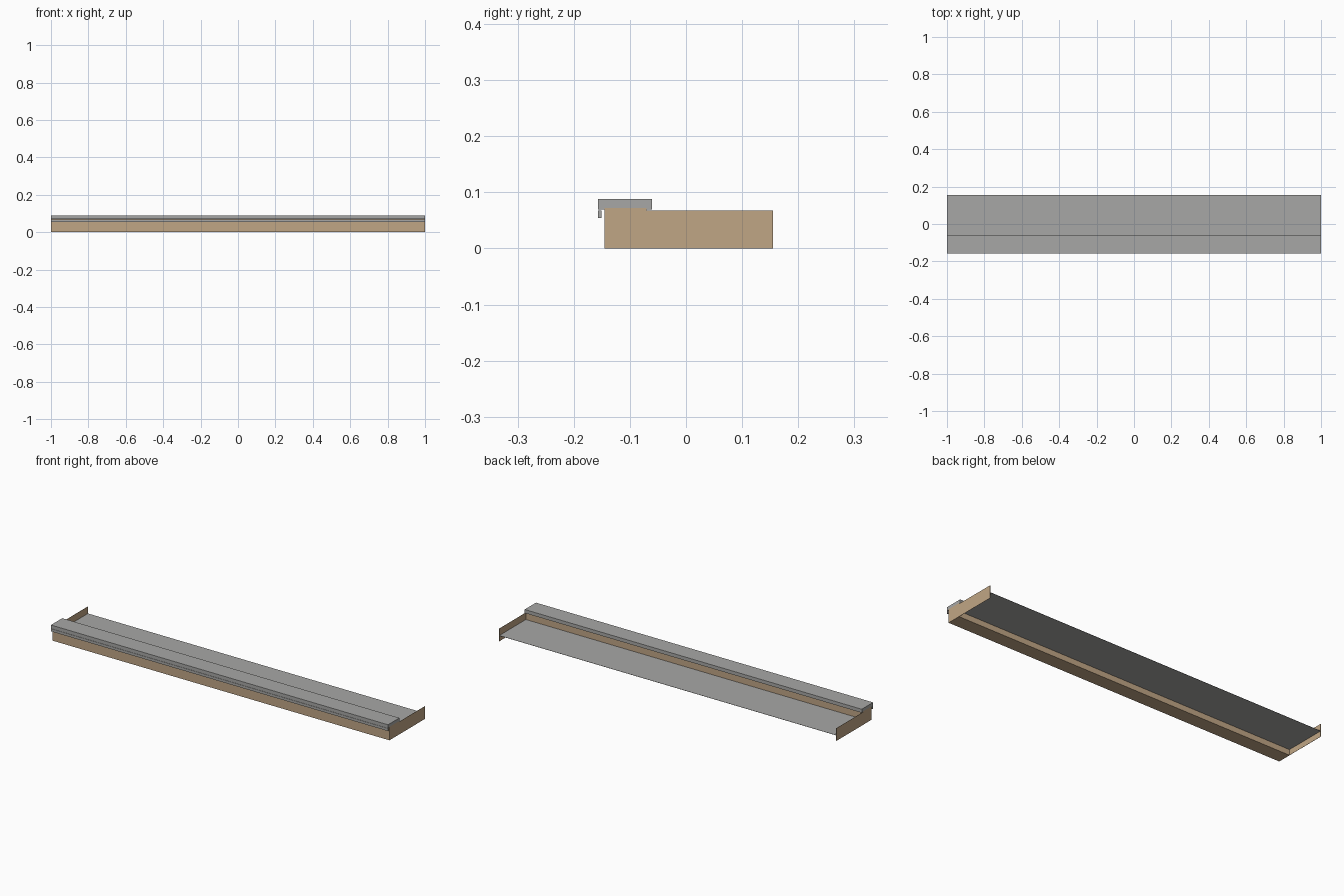
import bpy
import bmesh

if "Cube" in bpy.data.objects:
    bpy.data.objects.remove(bpy.data.objects["Cube"])


def material(name, rgb):
    m = bpy.data.materials.new(name)
    m.diffuse_color = (*rgb, 1.0)
    m.use_nodes = True
    m.node_tree.nodes["Principled BSDF"].inputs["Base Color"].default_value = m.diffuse_color
    return m


TAN = material("tan render", (0.53, 0.38, 0.235))
GREY = material("grey sheet metal", (0.39, 0.39, 0.38))

HALF = 1.0          # half length along x
SKIN = 0.001        # thickness of thin sheets
FRONT, INNER, BACK = -0.145, -0.07, 0.155   # wall front, wall back, deck edge
SIDE_TOP, WALL_TOP = 0.068, 0.072


def extrude_profile(name, points, x0, x1, mat):
    """Extrude a closed (y, z) outline along x."""
    bm = bmesh.new()
    face = bm.faces.new([bm.verts.new((x0, y, z)) for y, z in points])
    moved = bmesh.ops.extrude_face_region(bm, geom=[face])["geom"]
    verts = [v for v in moved if isinstance(v, bmesh.types.BMVert)]
    bmesh.ops.translate(bm, verts=verts, vec=(x1 - x0, 0, 0))
    bmesh.ops.recalc_face_normals(bm, faces=bm.faces[:])
    mesh = bpy.data.meshes.new(name)
    bm.to_mesh(mesh)
    bm.free()
    mesh.materials.append(mat)
    obj = bpy.data.objects.new(name, mesh)
    bpy.context.collection.objects.link(obj)
    return obj


def rect(y0, y1, z0, z1):
    return [(y0, z0), (y1, z0), (y1, z1), (y0, z1)]


# Solid parapet wall along the front
extrude_profile("parapet_wall", rect(FRONT, INNER, 0, WALL_TOP), -HALF, HALF, TAN)

# Thin end panels, flush with the wall ends
for label, x0, x1 in (("left", -HALF, -HALF + SKIN), ("right", HALF - SKIN, HALF)):
    extrude_profile(label + "_end_panel", rect(INNER, BACK, 0, SIDE_TOP), x0, x1, TAN)

# Roof deck behind the wall
extrude_profile("roof_deck", rect(INNER, BACK, 0.03, 0.03 + SKIN),
                -HALF + SKIN, HALF - SKIN, GREY)

# Coping cap with a notch over the wall
cap = [(-0.157, 0.069), (FRONT, 0.069), (FRONT, WALL_TOP), (INNER, WALL_TOP),
       (INNER, 0.069), (-0.061, 0.069), (-0.061, 0.088), (-0.157, 0.088)]
extrude_profile("coping_cap", cap, -HALF, HALF, GREY)

# Drip edge hanging below the front of the cap
extrude_profile("drip_edge", rect(-0.157, -0.151, 0.054, 0.068), -HALF, HALF, GREY)
